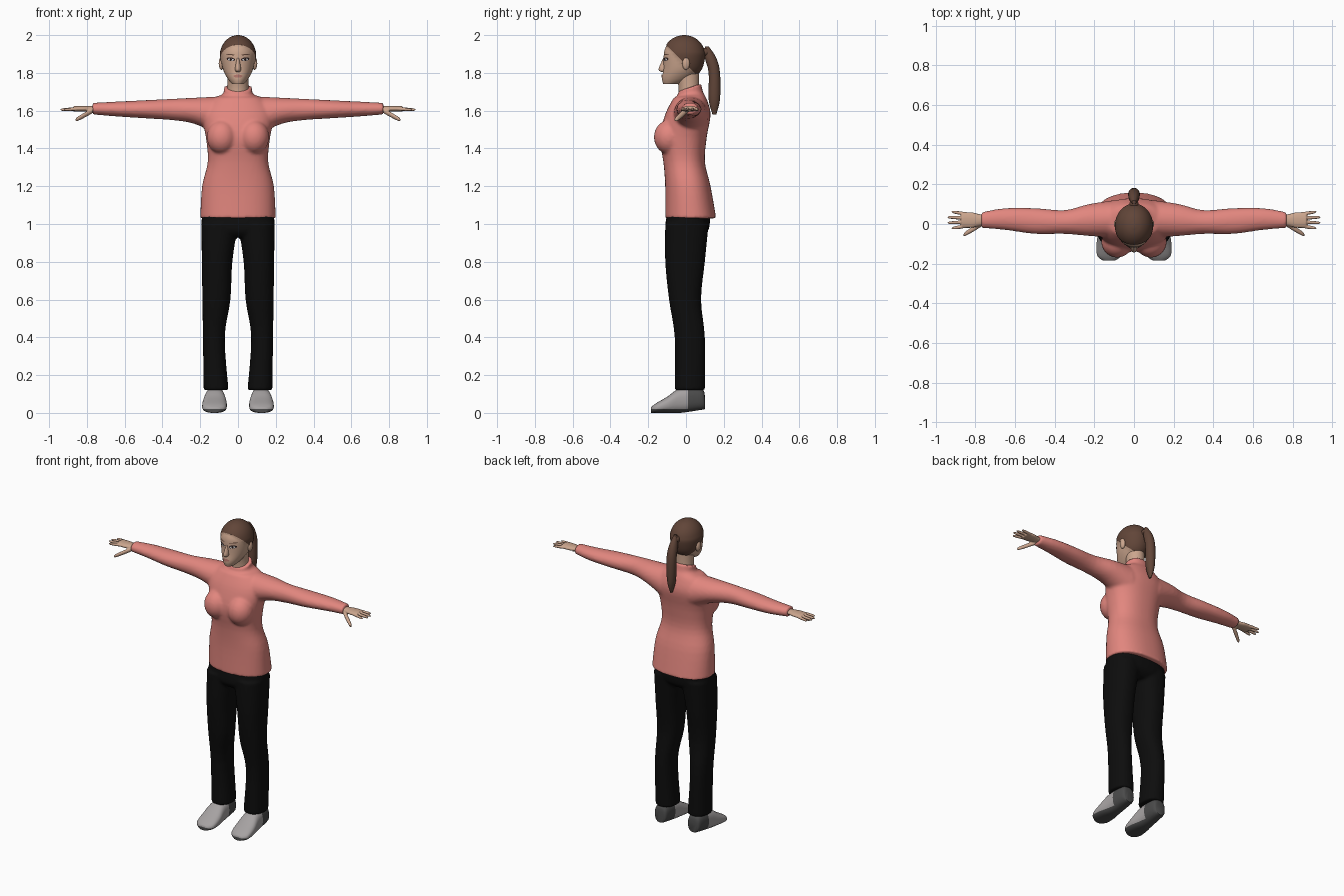
import bpy, bmesh, math
from mathutils import Matrix, Vector
from mathutils.bvhtree import BVHTree

if "Cube" in bpy.data.objects:
    bpy.data.objects.remove(bpy.data.objects["Cube"])


def material(name, red, green, blue):
    mat = bpy.data.materials.new(name)
    mat.use_nodes = True
    mat.diffuse_color = (red, green, blue, 1)
    shader = mat.node_tree.nodes["Principled BSDF"]
    shader.inputs["Base Color"].default_value = mat.diffuse_color
    shader.inputs["Roughness"].default_value = .8
    return mat


CORAL = material("coral knit", .76, .24, .21)
BLACK = material("black cloth", .004, .004, .004)
SKIN = material("skin", .6, .38, .27)
HAIR = material("brown hair", .12, .06, .04)
PALE = material("pale grey shoe", .38, .36, .36)
DARK = material("dark grey shoe", .07, .07, .07)
WHITE = material("eye white", .7, .7, .7)
LASH = material("dark lash", .02, .01, .01)
LIP = material("lip", .42, .17, .14)


def spline(before, start, end, after, t):
    slope = end - before if before != start else end - start
    bend = 2 * before - 5 * start + 4 * end - after
    twist = 3 * (start - end) + after - before
    return start + t * (slope + t * (bend + t * twist)) / 2


def bridge(bm, inner, outer):
    for k in range(len(inner)):
        bm.faces.new((inner[k - 1], inner[k], outer[k], outer[k - 1]))


def loft(bm, axis, rows, sides=32, power=2, steps=4, mirror=False):
    """Skin rounded sections; each row is (position, u low, u high, v low, v high)."""
    dense = []
    last = len(rows) - 1
    for i in range(last):
        near = [rows[max(i - 1, 0)], rows[i], rows[i + 1], rows[min(i + 2, last)]]
        for s in range(steps):
            dense.append([spline(*values, s / steps) for values in zip(*near)])
    dense.append(rows[last])

    def section(row, flip):
        pos, u_low, u_high, v_low, v_high = row
        ring = []
        for k in range(sides):
            angle = math.tau * k / sides
            along, across = (math.copysign(abs(f) ** (2 / power), f)
                             for f in (math.cos(angle), math.sin(angle)))
            u = (u_low + u_high + along * (u_high - u_low)) / 2
            v = (v_low + v_high + across * (v_high - v_low)) / 2
            x, y, z = {"x": (pos, u, v), "y": (u, pos, v), "z": (u, v, pos)}[axis]
            ring.append(bm.verts.new((x * flip, y, z)))
        return ring

    for flip in ((1, -1) if mirror else (1,)):
        rings = [section(row, flip) for row in dense]
        for lower, upper in zip(rings, rings[1:]):
            bridge(bm, lower, upper)
        bm.faces.new(rings[0])
        bm.faces.new(rings[-1])
    bmesh.ops.recalc_face_normals(bm, faces=bm.faces[:])


def centred(rows):
    """Turn (z, half width, front, back) into full rows."""
    return [(z, -half, half, front, back) for z, half, front, back in rows]


def ball_pair(bm, x, y, z, radii):
    """Two ellipsoids, one on each side of the body."""
    for side in (1, -1):
        place = Matrix.LocRotScale(Vector((side * x, y, z)), None, Vector(radii))
        bmesh.ops.create_uvsphere(bm, u_segments=24, v_segments=16, radius=1, matrix=place)


def finger(bm, start, end, radius):
    """Tapered, round-tipped digit on both hands."""
    rows = []
    for t, scale in ((0, 1), (.5, 1), (.9, .8), (1, .4)):
        x, y, z = Vector(start).lerp(Vector(end), t)
        r = radius * scale
        rows.append((x, y - r, y + r, z - r, z + r))
    loft(bm, "x", rows, sides=12, mirror=True)


def finish(bm, name, mats, voxel=0):
    mesh = bpy.data.meshes.new(name)
    bm.to_mesh(mesh)
    bm.free()
    for mat in mats:
        mesh.materials.append(mat)
    for poly in mesh.polygons:
        poly.use_smooth = True
    mesh.set_sharp_from_angle(angle=math.radians(50))
    obj = bpy.data.objects.new(name, mesh)
    bpy.context.collection.objects.link(obj)
    if voxel:
        # Fuse the overlapping volumes into one skin
        fuse = obj.modifiers.new("fuse", 'REMESH')
        fuse.mode = 'VOXEL'
        fuse.voxel_size = voxel
        fuse.use_smooth_shade = True
        relax = obj.modifiers.new("relax", 'SMOOTH')
        relax.iterations = 4


def cut(bm, point, normal):
    bmesh.ops.bisect_plane(bm, geom=bm.verts[:] + bm.edges[:] + bm.faces[:],
                           plane_co=point, plane_no=normal)


# Sweater: torso, bust and sleeves fused, collar dipping at the front
bm = bmesh.new()
loft(bm, "z", centred([
    (1.03, .2, -.11, .16), (1.2, .19, -.11, .13), (1.33, .16, -.12, .1),
    (1.46, .17, -.14, .11), (1.58, .19, -.11, .13), (1.66, .14, -.07, .11),
    (1.69, .08, -.05, .09), (1.73, .075, -.04, .08)]), sides=48, power=2.3)
for vert in bm.verts:
    rise = min(1, max(0, vert.co.z - 1.67) * 25)
    vert.co.z += (vert.co.y - .04) * rise / 3
ball_pair(bm, .085, -.09, 1.46, (.08, .08, .09))
loft(bm, "x", [(x, front, back, bottom, 1.68 - x / 20) for x, front, back, bottom in (
    (.1, -.07, .12, 1.47), (.23, -.06, .1, 1.53), (.35, -.05, .07, 1.55),
    (.5, -.05, .08, 1.56), (.65, -.03, .08, 1.57), (.77, -.02, .06, 1.58))], mirror=True)
finish(bm, "sweater", [CORAL], voxel=.009)

# Trousers: hips and both legs fused
bm = bmesh.new()
loft(bm, "z", centred([(.93, .14, -.08, .08), (.97, .19, -.11, .12), (1.06, .19, -.1, .13)]),
     power=2.5)
loft(bm, "z", [(z, inner, .18 + z / 70, front, back) for z, inner, front, back in (
    (.12, .05, -.06, .1), (.4, .07, -.06, .1), (.6, .04, -.09, .08),
    (.8, .03, -.11, .1), (1, 0, -.11, .12))], power=2.3, mirror=True)
finish(bm, "trousers", [BLACK], voxel=.009)

# Shoes: turned out a little, pale uppers with dark heel and sole
bm = bmesh.new()
rows = []
for y, half, top in ((.1, .03, .09), (.08, .045, .13), (-.03, .055, .13),
                     (-.1, .065, .085), (-.16, .06, .05), (-.185, .03, .03)):
    middle = .122 - y / 50
    rows.append((y, middle - half, middle + half, max(0, y / 5), top))
loft(bm, "y", rows, power=2.5, mirror=True)
heel, sole = .01, .02
cut(bm, (0, heel, 0), (0, 1, 0))
cut(bm, (0, 0, sole), (0, 0, 1))
for face in bm.faces:
    middle = face.calc_center_median()
    face.material_index = int(middle.y > heel or middle.z < sole)
finish(bm, "shoes", [PALE, DARK])

# Hands: palm, four spread fingers and thumb fused
bm = bmesh.new()
loft(bm, "x", [(x, .02 - half, .02 + half, 1.595, 1.625) for x, half in (
    (.74, .025), (.78, .03), (.82, .04), (.87, .04))], sides=20, mirror=True)
for spread in (-1.5, -.5, .5, 1.5):
    reach = .95 - abs(spread) / 50
    finger(bm, (.84, .02 + spread / 50, 1.61), (reach, .02 + spread / 36, 1.605), .009)
finger(bm, (.77, 0, 1.6), (.86, -.055, 1.55), .014)
finish(bm, "hands", [SKIN], voxel=.004)

# Neck
bm = bmesh.new()
loft(bm, "z", centred([(1.65, .06, -.04, .08), (1.73, .055, -.04, .07), (1.81, .055, -.06, .07)]))
finish(bm, "neck", [SKIN])

# Head: jaw under a domed skull, hair parted from the face by a sloping line
bm = bmesh.new()
rows = [(1.74, .03, -.12, -.04), (1.77, .055, -.127, .03), (1.82, .08, -.12, .08)]
for degrees in range(0, 90, 17):
    rise, reach = math.sin(math.radians(degrees)), math.cos(math.radians(degrees))
    rows.append((1.89 + .106 * rise, .092 * reach, -.01 - .108 * reach, -.01 + .108 * reach))
loft(bm, "z", centred(rows), sides=48)
face_surface = BVHTree.FromBMesh(bm)
hairline, nape = 1.845, 1.78
cut(bm, (0, 0, hairline), (0, 1, 1))
cut(bm, (0, 0, nape), (0, 0, 1))
bm.normal_update()
for face in bm.faces:
    middle = face.calc_center_median()
    face.material_index = int(middle.y + middle.z > hairline and middle.z > nape)
hair_verts = {v for f in bm.faces if f.material_index for v in f.verts}
for vert in hair_verts:
    vert.co += vert.normal * .004
finish(bm, "head", [SKIN, HAIR])

# Nose and ears
bm = bmesh.new()
loft(bm, "z", centred([(1.88, .007, -.12, -.09), (1.82, .016, -.145, -.09),
                       (1.805, .01, -.13, -.09)]), sides=20)
finish(bm, "nose", [SKIN])
bm = bmesh.new()
ball_pair(bm, .088, 0, 1.85, (.014, .02, .034))
finish(bm, "ears", [SKIN])


def face_plate(name, mat, x, z, width, height, lift, tilt=0, sides=(1, -1)):
    """Thin oval plate that follows the face."""
    bm = bmesh.new()
    for side in sides:
        rings = []
        for scale in (.1, .5, 1):
            ring = []
            for k in range(20):
                angle = math.tau * k / 20
                out = width * scale * math.cos(angle)
                px = side * (x + out)
                pz = z + height * scale * math.sin(angle) + out * tilt
                hit = face_surface.ray_cast(Vector((px, -1, pz)), Vector((0, 1, 0)))[0]
                ring.append(bm.verts.new((px, hit.y - lift, pz)))
            rings.append(ring)
        bm.faces.new(rings[0])
        for inner, outer in zip(rings, rings[1:]):
            bridge(bm, inner, outer)
    for face in bm.faces:
        face.normal_update()
        if face.normal.y > 0:
            face.normal_flip()
    finish(bm, name, [mat])


# Painted face details
face_plate("eye_lashes", LASH, .038, 1.872, .022, .01, .002, tilt=.1)
face_plate("eye_whites", WHITE, .038, 1.87, .016, .006, .003, tilt=.1)
face_plate("irises", LASH, .038, 1.87, .006, .006, .004)
face_plate("eyebrows", HAIR, .04, 1.897, .024, .003, .002, tilt=.1)
face_plate("lips", LIP, 0, 1.783, .024, .008, .004, sides=(1,))

# Ponytail with its tie
bm = bmesh.new()
loft(bm, "z", centred([(1.58, .005, .14, .16), (1.66, .025, .12, .18), (1.8, .03, .12, .18),
                       (1.88, .025, .1, .16), (1.94, .01, .1, .12)]), sides=20)
finish(bm, "ponytail", [HAIR])
bm = bmesh.new()
loft(bm, "y", [(y, -r, r, 1.91 - r, 1.91 + r) for y, r in ((.08, .018), (.1, .023), (.12, .018))],
     sides=20)
finish(bm, "hair_tie", [HAIR])
